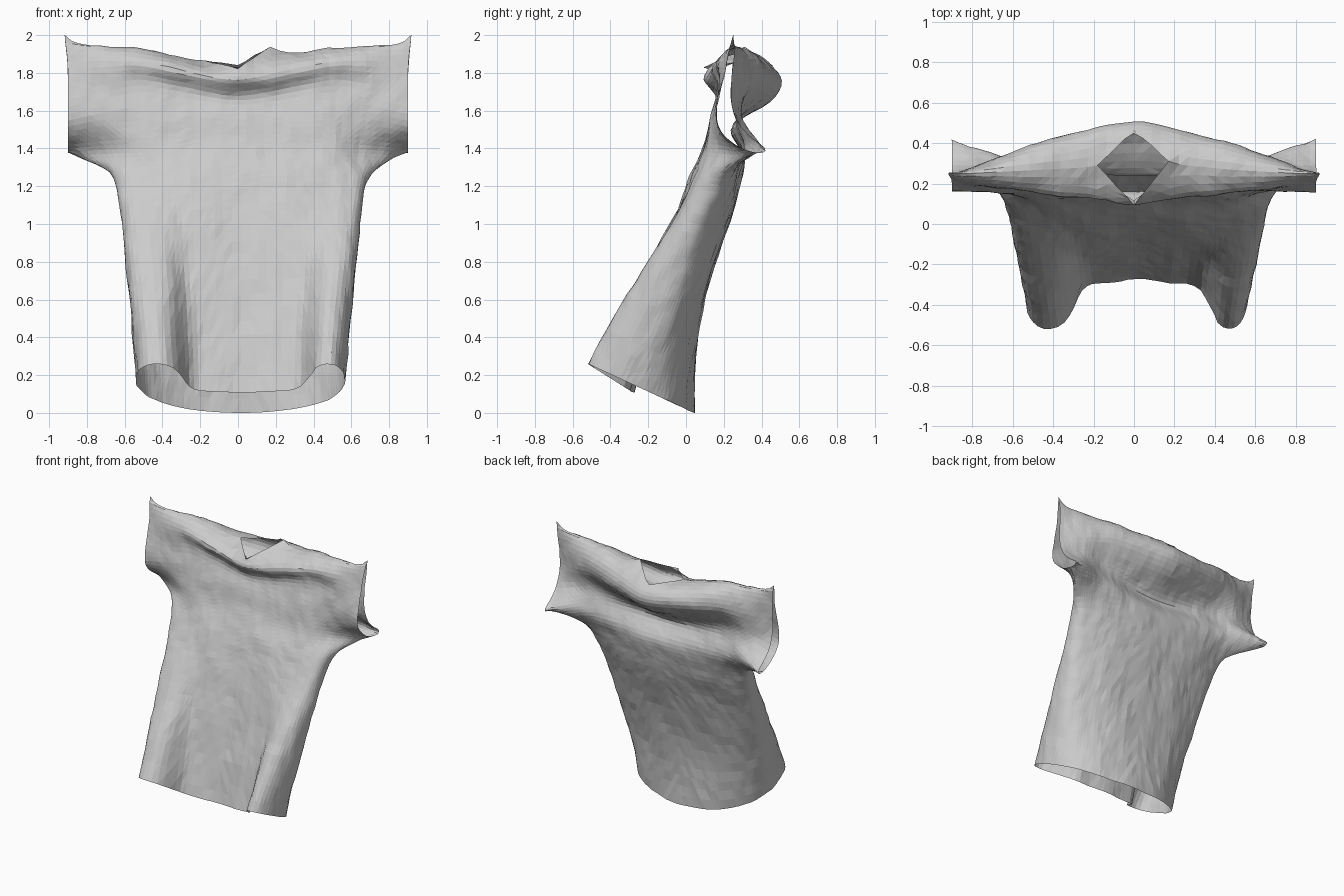
import bpy, bmesh, math
from mathutils import Vector, noise

cube = bpy.data.objects.get("Cube")
if cube:
    bpy.data.objects.remove(cube, do_unlink=True)

# Trunk rows: back height, tilt, half width, front y, fold y, side y, back y
TRUNK = [
    (0.0, 0.46, 0.555, -0.27, -0.525, -0.29, 0.05),
    (0.30, 0.46, 0.575, -0.20, -0.40, -0.18, 0.05),
    (0.62, 0.40, 0.605, -0.12, -0.23, -0.07, 0.10),
    (0.92, 0.28, 0.63, -0.05, -0.09, 0.04, 0.20),
    (1.12, 0.15, 0.65, 0.01, 0.01, 0.13, 0.275),
    (1.28, 0.04, 0.672, 0.05, 0.07, 0.20, 0.30),
]
# Yoke rows: (y, z) at the centre, mid shoulder and cuff
YOKE_FRONT = [
    ((0.08, 1.38), (0.10, 1.38), (0.36, 1.365)),
    ((0.11, 1.47), (0.12, 1.48), (0.23, 1.44)),
    ((0.13, 1.58), (0.15, 1.63), (0.14, 1.54)),
    ((0.19, 1.67), (0.20, 1.79), (0.18, 1.70)),
    ((0.04, 1.75), (0.12, 1.86), (0.22, 1.87)),
    ((0.09, 1.83), (0.27, 1.97), (0.25, 2.0)),
]
YOKE_BACK = [
    ((0.32, 1.38), (0.33, 1.40), (0.36, 1.365)),
    ((0.17, 1.50), (0.26, 1.53), (0.47, 1.39)),
    ((0.37, 1.575), (0.27, 1.64), (0.26, 1.50)),
    ((0.54, 1.70), (0.41, 1.76), (0.23, 1.68)),
    ((0.51, 1.80), (0.39, 1.89), (0.25, 1.86)),
    ((0.46, 1.84), (0.27, 1.97), (0.25, 2.0)),
]
STATIONS = (0, 0.18, 0.38, 0.52, 0.64, 0.78, 0.9)
FRONT_X = (0, 0.3, 0.55, 0.66, 0.92, 1, 1)
BACK_X = (0, 0.3, 0.55, 0.72, 0.86, 0.96, 1)
# The neck sits higher on the model's left
NECK = {1: Vector((0.17, 0.31, 1.94)), -1: Vector((0.18, 0.29, 1.87))}


def trunk_row(row, front, sign):
    base, tilt, w, fy, fold, side, back = row
    if front:
        ys = (fy, fy - 0.02, fy - 0.02, fold, fold, (fold + side) / 2, side)
        xs = FRONT_X
    else:
        xs = BACK_X
        ys = [side + (back - side) * math.sqrt(1 - f * f) for f in xs]
    points = [Vector((f * w, y, base + tilt * (back - y))) for f, y in zip(xs, ys)]
    if front and base == 0:
        # Front hem hangs a little lower between the folds
        for p in points[:3]:
            p.z -= 0.04
    # The trunk leans slightly to the model's left, and so do its folds
    for k, p in enumerate(points):
        p.x += 0.015 * sign
        if front and k in (2, 3):
            p.x += 0.025 * sign
    return points


def yoke_row(row, is_top, sign):
    centre, mid, cuff = (Vector(p) for p in row)
    points = []
    for x in STATIONS:
        if x <= 0.52:
            p = centre.lerp(mid, x / 0.52)
        else:
            p = mid.lerp(cuff, (x - 0.52) / 0.38)
        points.append(Vector((x, p.x, p.y)))
    if is_top:
        # Shoulder seam runs from the neck corner out to the cuff tip
        points[1] = NECK[sign].copy()
        points[2] = NECK[sign].lerp(points[3], 0.55)
        points[6].x = 0.92
    return points


# Front and back sheets, mirrored and welded along the seams
bm = bmesh.new()
crease = bm.verts.layers.float.new("crease_vert")
for front, yoke in ((True, YOKE_FRONT), (False, YOKE_BACK)):
    for sign in (1, -1):
        rows = [trunk_row(r, front, sign) for r in TRUNK]
        rows += [yoke_row(r, r is yoke[-1], sign) for r in yoke]
        grid = [[bm.verts.new((p.x * sign, p.y, p.z)) for p in r] for r in rows]
        for low, high in zip(grid, grid[1:]):
            for k in range(len(low) - 1):
                bm.faces.new((low[k], low[k + 1], high[k + 1], high[k]))
        # Pointed neck opening and cuff tips
        for k in (0, 1, 6):
            grid[-1][k][crease] = 1.0
bmesh.ops.remove_doubles(bm, verts=bm.verts, dist=0.001)
bmesh.ops.recalc_face_normals(bm, faces=bm.faces)
cage = bpy.data.meshes.new("shirt")
bm.to_mesh(cage)
bm.free()

shirt = bpy.data.objects.new("shirt", cage)
bpy.context.collection.objects.link(shirt)
sub = shirt.modifiers.new("cloth", "SUBSURF")
sub.levels = sub.render_levels = 2
bpy.context.view_layer.update()
depsgraph = bpy.context.evaluated_depsgraph_get()
mesh = bpy.data.meshes.new_from_object(shirt.evaluated_get(depsgraph))
shirt.modifiers.clear()
shirt.data = mesh

# Small cloth wrinkles, then faceted triangles
bm = bmesh.new()
bm.from_mesh(mesh)
bm.normal_update()
moves = []
for v in bm.verts:
    p = Vector((v.co.x * 6, v.co.y * 6, v.co.z * 3.5))
    moves.append(v.normal * (0.01 * noise.noise(p) + 0.006 * noise.noise(p * 3)))
for v, d in zip(bm.verts, moves):
    v.co += d
bmesh.ops.triangulate(bm, faces=bm.faces)
floor = min(v.co.z for v in bm.verts)
bmesh.ops.translate(bm, verts=bm.verts, vec=(0, 0, -floor))
for f in bm.faces:
    f.smooth = False
bm.to_mesh(mesh)
bm.free()

# Cloth colour
grey = bpy.data.materials.new("light grey cloth")
grey.use_nodes = True
colour = (0.6, 0.6, 0.6, 1)
grey.diffuse_color = colour
grey.node_tree.nodes["Principled BSDF"].inputs["Base Color"].default_value = colour
mesh.materials.clear()
mesh.materials.append(grey)
